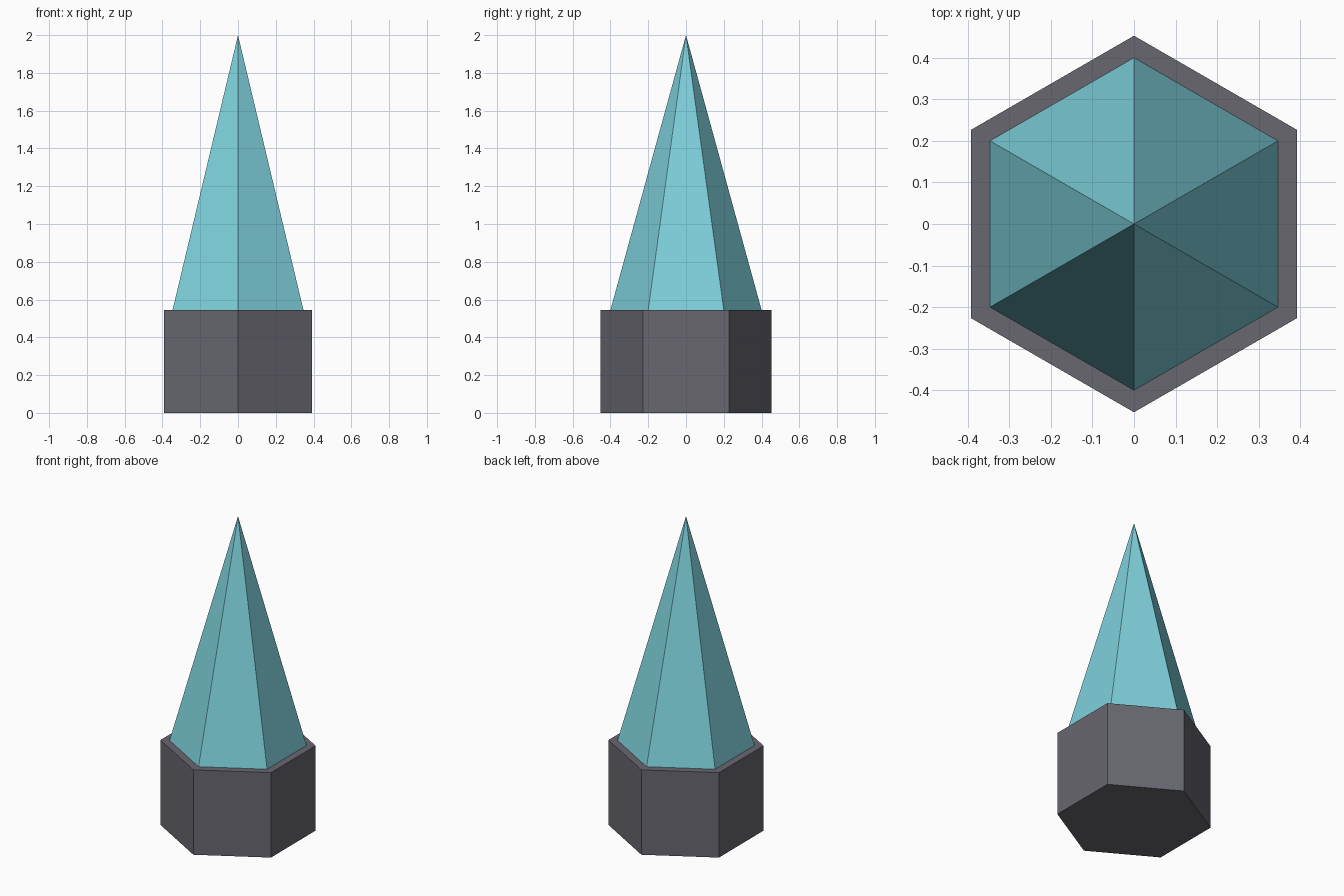
import bpy

if "Cube" in bpy.data.objects:
    bpy.data.objects.remove(bpy.data.objects["Cube"])


def material(name, rgb):
    m = bpy.data.materials.new(name)
    m.diffuse_color = (*rgb, 1.0)
    m.use_nodes = True
    m.node_tree.nodes["Principled BSDF"].inputs["Base Color"].default_value = m.diffuse_color
    return m


def hex_part(name, r_bottom, r_top, z0, z1, mat):
    # Six-sided tapered solid with corners on the y axis
    bpy.ops.mesh.primitive_cone_add(vertices=6, radius1=r_bottom, radius2=r_top,
                                    depth=z1 - z0, location=(0, 0, (z0 + z1) / 2))
    obj = bpy.context.object
    obj.name = name
    obj.data.materials.append(mat)
    return obj


grey = material("dark grey", (0.138, 0.136, 0.162))
teal = material("pale teal", (0.208, 0.631, 0.708))

# Hexagonal base block
hex_part("base", 0.453, 0.453, 0.0, 0.545, grey)

# Pointed hexagonal spike standing on the base
hex_part("spike", 0.40, 0.0, 0.545, 2.0, teal)
